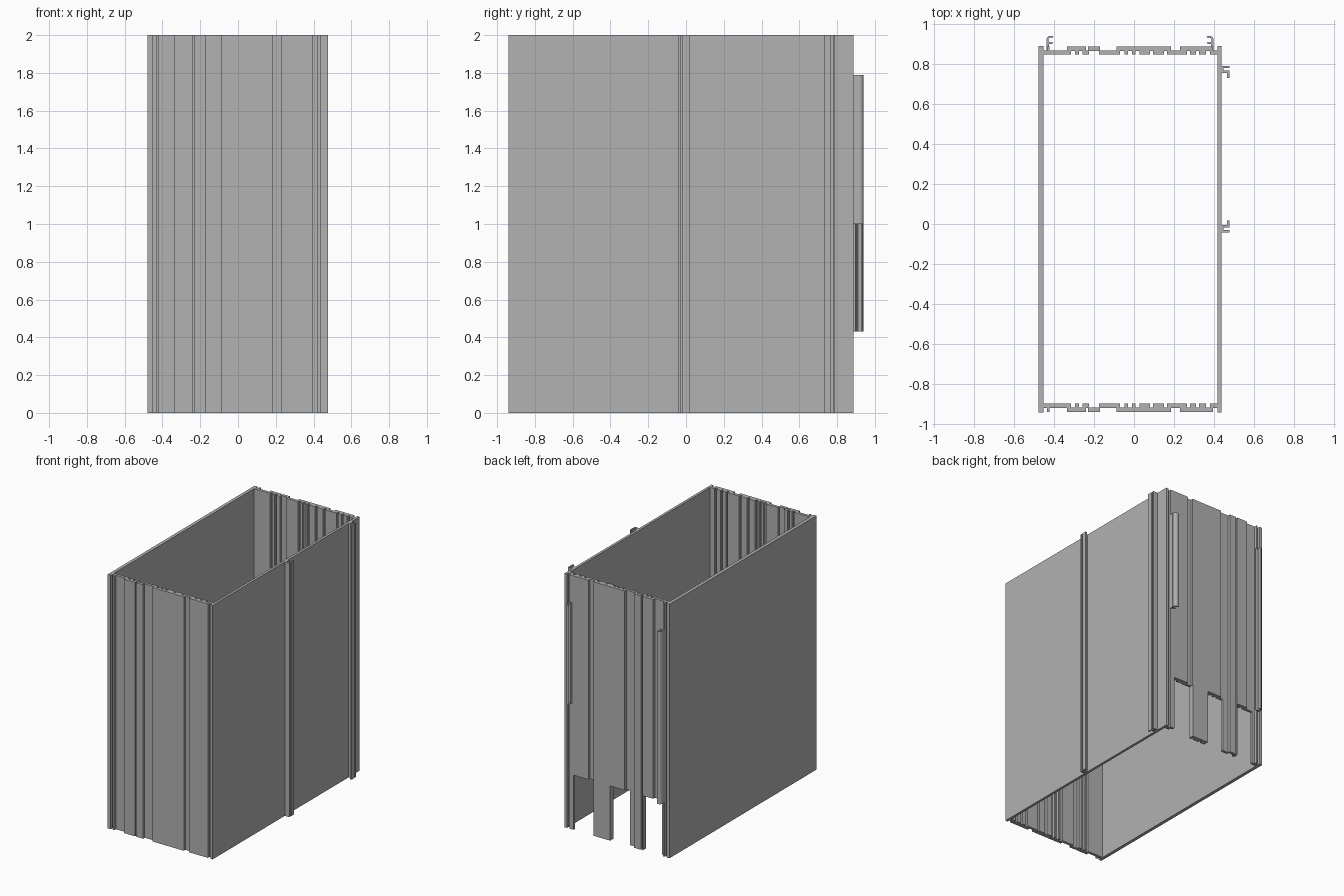
import bpy
import bmesh
import math

cube = bpy.data.objects.get("Cube")
if cube:
    bpy.data.objects.remove(cube, do_unlink=True)

HEIGHT = 2.0

# One plain metal colour
metal = bpy.data.materials.new("plain_grey_metal")
grey = (0.445, 0.445, 0.445, 1)
metal.use_nodes = True
metal.diffuse_color = grey
metal.node_tree.nodes["Principled BSDF"].inputs["Base Color"].default_value = grey


def extrude(name, outlines, z0=0.0, z1=HEIGHT):
    """Extrude one or more flat outlines upwards into a single object."""
    bm = bmesh.new()
    for outline in outlines:
        face = bm.faces.new([bm.verts.new((x, y, z0)) for x, y in outline])
        result = bmesh.ops.extrude_face_region(bm, geom=[face])
        top = [g for g in result["geom"] if isinstance(g, bmesh.types.BMVert)]
        bmesh.ops.translate(bm, verts=top, vec=(0, 0, z1 - z0))
    bmesh.ops.recalc_face_normals(bm, faces=bm.faces)
    mesh = bpy.data.meshes.new(name)
    bm.to_mesh(mesh)
    bm.free()
    mesh.materials.append(metal)
    obj = bpy.data.objects.new(name, mesh)
    bpy.context.collection.objects.link(obj)
    return obj


def rect(x0, x1, y0, y1):
    return [(x0, y0), (x1, y0), (x1, y1), (x0, y1)]


# Side walls
LEFT, RIGHT = -0.452, 0.417
Y_FRONT, Y_BACK = -0.94, 0.888
extrude("plain_side_wall", [rect(-0.478, LEFT, Y_FRONT, Y_BACK)])
extrude("flanged_side_wall", [rect(RIGHT, 0.437, Y_FRONT, Y_BACK)])

# Corrugated end panels: ribs stand proud outside, grooves are cut inside
RIBS = [(-0.435, -0.422), (-0.335, -0.24), (-0.23, -0.17),
        (-0.087, 0.185), (0.23, 0.395)]
GROOVES = [(-0.315, -0.295), (-0.275, -0.258), (-0.225, -0.175),
           (-0.07, -0.048), (-0.03, -0.01), (0.008, 0.028),
           (0.08, 0.095), (0.15, 0.165), (0.265, 0.28),
           (0.31, 0.325), (0.36, 0.38)]


def steps(spans, y_flat, y_span):
    points = []
    for a, b in spans:
        points += [(a, y_flat), (a, y_span), (b, y_span), (b, y_flat)]
    return points


def end_panel(name, inner, side):
    base, rib, groove = (inner + side * d for d in (0.022, 0.042, 0.019))
    outer_line = [(LEFT, base)] + steps(RIBS, base, rib) + [(RIGHT, base)]
    inner_line = [(LEFT, inner)] + steps(GROOVES, inner, groove) + [(RIGHT, inner)]
    return extrude(name, [outer_line + inner_line[::-1]])


end_panel("front_panel", -0.896, -1)
back_panel = end_panel("back_panel", 0.845, 1)

# Notches along the foot of the back panel, leaving legs between them
FOOT = 0.43
notches = [(-0.40, -0.245), (-0.12, 0.04), (0.183, 0.36)]
cutter = extrude("notch_cutter", [rect(a, b, 0.8, 0.95) for a, b in notches],
                 -0.1, FOOT)
cutter.hide_render = True
cut = back_panel.modifiers.new("notches", "BOOLEAN")
cut.operation = "DIFFERENCE"
cut.solver = "EXACT"
cut.object = cutter
bpy.context.view_layer.objects.active = back_panel
bpy.ops.object.modifier_apply(modifier=cut.name)
bpy.data.objects.remove(cutter, do_unlink=True)


# Hooked clips on the back, opening towards the middle
def clip(name, outer_x, inward, z0, z1):
    centre_x, centre_y = outer_x + inward * 0.02, 0.919
    angles = [math.radians(50 + 26 * i) for i in range(11)]

    def arc(radius, order):
        return [(centre_x + inward * radius * math.cos(a),
                 centre_y + radius * math.sin(a)) for a in order]

    hook = arc(0.021, angles) + arc(0.012, angles[::-1])
    stem = rect(*sorted((outer_x, outer_x + inward * 0.012)), 0.86, 0.912)
    return extrude(name, [hook, stem], z0, z1)


clip("long_back_clip", -0.436, 1, FOOT, 1.79)
clip("short_back_clip", 0.396, -1, 1.0, 1.79)


# Full-height side rails: two fins, one with a turned lip
def side_rail(name, y, flip):
    def box(x0, x1, a, b):
        return rect(x0, x1, *sorted((y + flip * a, y + flip * b)))

    return extrude(name, [
        box(0.435, 0.477, 0.0, 0.012),
        box(0.435, 0.448, 0.012, 0.024),
        box(0.435, 0.477, 0.024, 0.036),
        box(0.465, 0.477, 0.036, 0.060),
    ])


side_rail("middle_side_rail", -0.042, 1)
side_rail("rear_side_rail", 0.79, -1)
